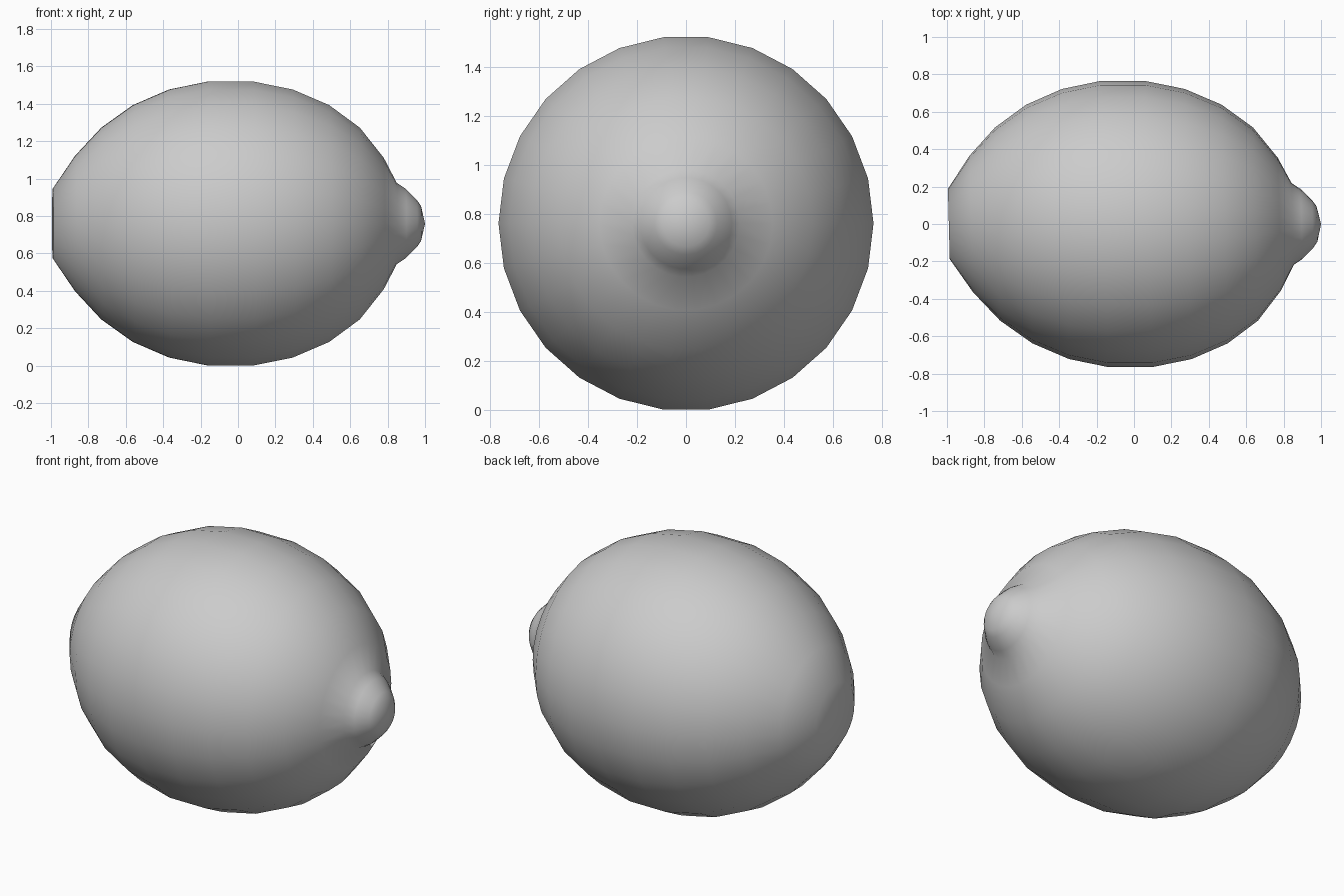
import bpy, bmesh, math

if "Cube" in bpy.data.objects:
    bpy.data.objects.remove(bpy.data.objects["Cube"])

SIDES = 26
CENTRE_Z = 0.76
SHEAR = 0.026  # rings lean slightly in plan

# profile along x: (position, radius), stem end to tip
profile = [(-0.99, 0.188), (-0.87, 0.365), (-0.73, 0.516), (-0.56, 0.638),
           (-0.366, 0.722), (-0.158, 0.765), (0.078, 0.765), (0.29, 0.722),
           (0.485, 0.638), (0.65, 0.516), (0.778, 0.354), (0.848, 0.219),
           (0.896, 0.187), (0.955, 0.128), (0.978, 0.095)]

bm = bmesh.new()


def ring(x, r):
    verts = []
    for i in range(SIDES):
        a = 2 * math.pi * i / SIDES
        y, z = r * math.cos(a), r * math.sin(a)
        verts.append(bm.verts.new((x - SHEAR * y, y, CENTRE_Z + z)))
    return verts


# fruit body
rings = [ring(x, r) for x, r in profile]
for a, b in zip(rings, rings[1:]):
    for i in range(SIDES):
        j = (i + 1) % SIDES
        bm.faces.new((a[i], a[j], b[j], b[i]))

# shallow stem scar and pointed tip
for loop, x in ((rings[0], -0.985), (rings[-1], 1.0)):
    pole = bm.verts.new((x, 0, CENTRE_Z))
    for i in range(SIDES):
        bm.faces.new((loop[i], loop[(i + 1) % SIDES], pole))

bmesh.ops.recalc_face_normals(bm, faces=bm.faces)
mesh = bpy.data.meshes.new("lemon")
bm.to_mesh(mesh)
bm.free()
lemon = bpy.data.objects.new("lemon", mesh)
bpy.context.collection.objects.link(lemon)
bpy.context.view_layer.objects.active = lemon
lemon.select_set(True)
bpy.ops.object.shade_smooth_by_angle(angle=math.radians(45))
